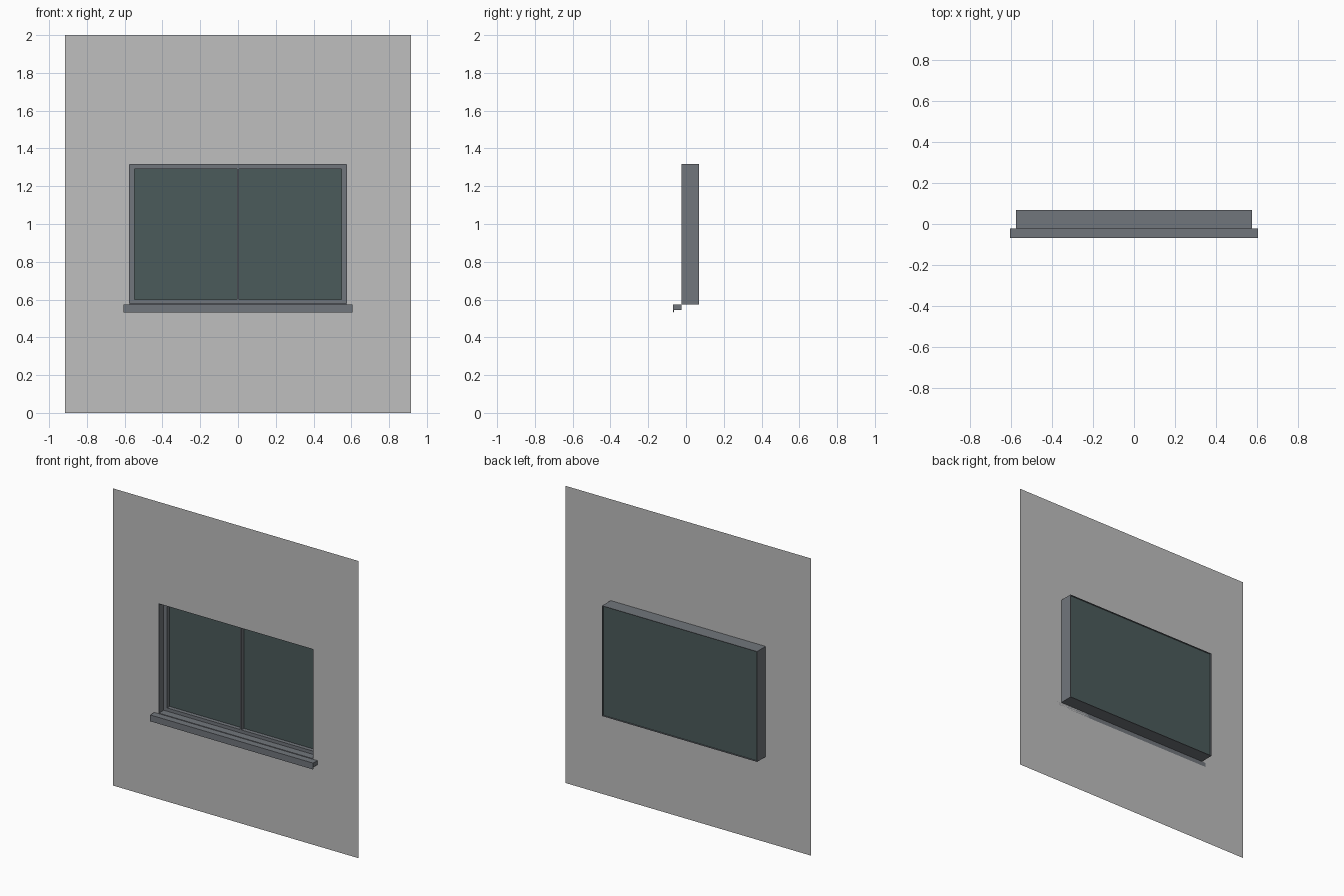
import bpy
import bmesh

cube = bpy.data.objects.get("Cube")
if cube:
    bpy.data.objects.remove(cube, do_unlink=True)


def material(name, colour):
    m = bpy.data.materials.new(name)
    m.use_nodes = True
    m.diffuse_color = (*colour, 1)
    m.node_tree.nodes["Principled BSDF"].inputs["Base Color"].default_value = (*colour, 1)
    return m


wall_grey = material("wall grey", (0.52, 0.52, 0.52))
frame_grey = material("frame slate grey", (0.165, 0.18, 0.2))
glass_green = material("dark green glass", (0.07, 0.105, 0.105))

# Shared levels
WALL_Y, FRAME_Y, GLASS_Y, BACK_Y = -0.023, 0.028, 0.058, 0.068
HALF, BOTTOM, TOP = 0.577, 0.575, 1.318
SHELL, BORDER, MULLION = 0.004, 0.03, 0.006


def finish(name, bm, mat):
    mesh = bpy.data.meshes.new(name)
    bm.to_mesh(mesh)
    bm.free()
    mesh.materials.append(mat)
    obj = bpy.data.objects.new(name, mesh)
    bpy.context.collection.objects.link(obj)
    return obj


def box(name, x, y, z, mat):
    bm = bmesh.new()
    bmesh.ops.create_cube(bm, size=1)
    for v in bm.verts:
        for i, (lo, hi) in enumerate((x, y, z)):
            v.co[i] = lo if v.co[i] < 0 else hi
    return finish(name, bm, mat)


def ring(name, half, bottom, top, side, rail, y0, y1, mat):
    """Rectangular frame extruded from y0 to y1."""
    bm = bmesh.new()

    def loop(y, dx, dz):
        x, lo, hi = half - dx, bottom + dz, top - dz
        return [bm.verts.new((px, y, pz)) for px, pz in ((-x, lo), (x, lo), (x, hi), (-x, hi))]

    loops = [loop(y0, 0, 0), loop(y0, side, rail), loop(y1, side, rail), loop(y1, 0, 0)]
    for a, b in zip(loops, loops[1:] + loops[:1]):
        for i in range(4):
            j = (i + 1) % 4
            bm.faces.new((a[i], a[j], b[j], b[i]))
    bmesh.ops.recalc_face_normals(bm, faces=bm.faces)
    return finish(name, bm, mat)


# Thin wall sheet with the window opening left out
bm = bmesh.new()
xs, zs = (-0.915, -HALF, HALF, 0.915), (0, BOTTOM, TOP, 2)
grid = [[bm.verts.new((x, WALL_Y, z)) for x in xs] for z in zs]
for r in range(3):
    for c in range(3):
        if (r, c) != (1, 1):
            bm.faces.new((grid[r][c], grid[r][c + 1], grid[r + 1][c + 1], grid[r + 1][c]))
finish("wall", bm, wall_grey)

# Deep reveal lining, inner sash frame and central mullion
ring("reveal_lining", HALF, BOTTOM, TOP, SHELL, SHELL, WALL_Y, BACK_Y, frame_grey)
ring("sash_frame", HALF - SHELL, BOTTOM + SHELL, TOP - SHELL, BORDER - SHELL,
     0.022, FRAME_Y, GLASS_Y, frame_grey)
box("mullion", (-MULLION, MULLION), (FRAME_Y, GLASS_Y), (0.6, 1.293), frame_grey)

# Glass behind the sash
box("glass", (-HALF + SHELL, HALF - SHELL), (GLASS_Y - 0.003, GLASS_Y + 0.003),
    (BOTTOM + SHELL, TOP - SHELL), glass_green)

# Outer sill with a drip lip, extruded along x
profile = ((WALL_Y, 0.575), (-0.068, 0.575), (-0.068, 0.532), (-0.063, 0.537),
           (-0.063, 0.546), (WALL_Y, 0.546))
bm = bmesh.new()
face = bm.faces.new([bm.verts.new((-0.607, y, z)) for y, z in profile])
new = bmesh.ops.extrude_face_region(bm, geom=[face])["geom"]
bmesh.ops.translate(bm, vec=(1.214, 0, 0),
                    verts=[g for g in new if isinstance(g, bmesh.types.BMVert)])
bmesh.ops.recalc_face_normals(bm, faces=bm.faces)
finish("sill", bm, frame_grey)
